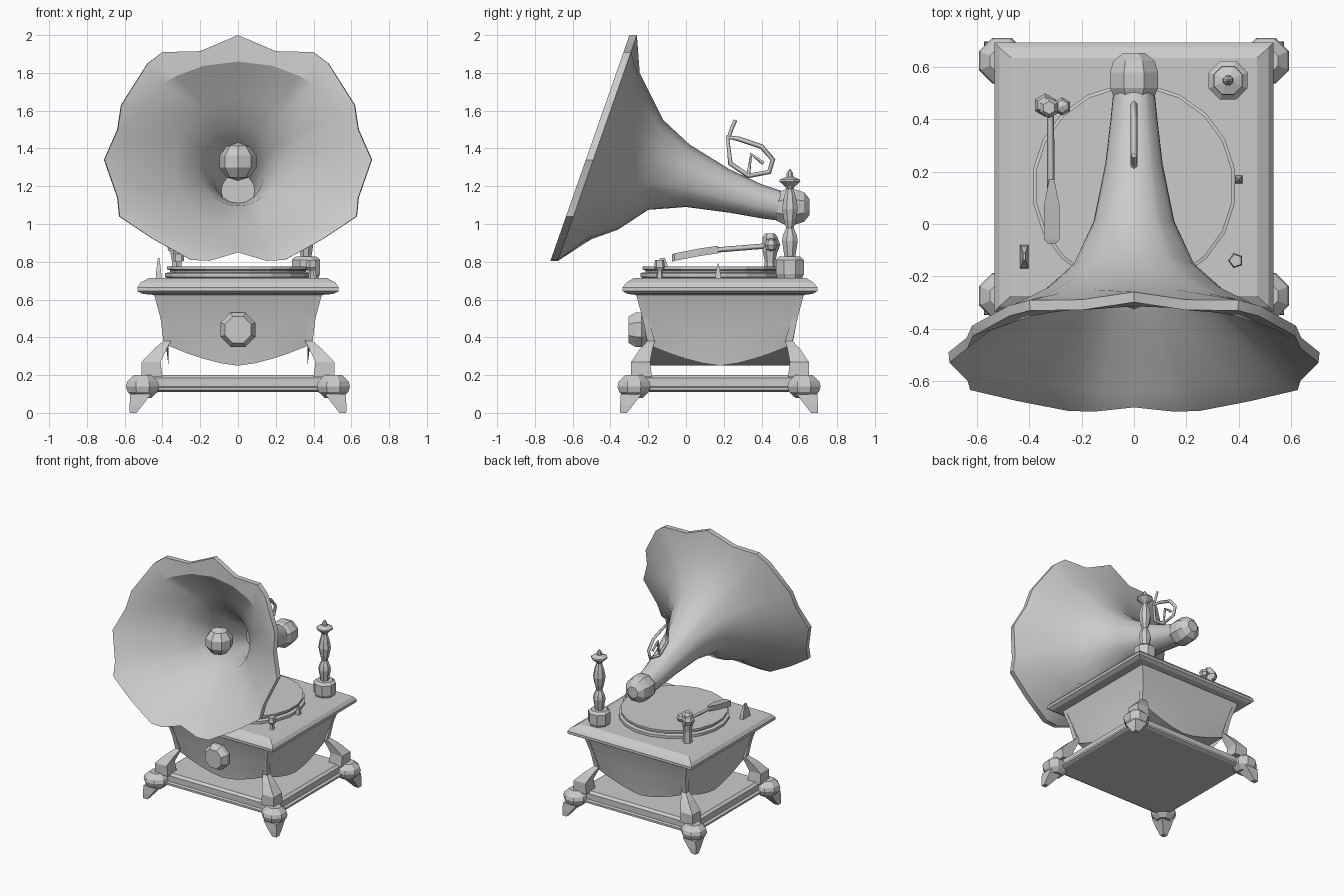
import bpy, bmesh, math
from mathutils import Vector

if "Cube" in bpy.data.objects:
    bpy.data.objects.remove(bpy.data.objects["Cube"])

grey = bpy.data.materials.new("plain grey")
grey.use_nodes = True
GREY = (0.6, 0.6, 0.6, 1)
grey.diffuse_color = GREY
grey.node_tree.nodes["Principled BSDF"].inputs["Base Color"].default_value = GREY
CY = 0.18  # centre of the cabinet in y


def finish(name, bm, smooth=None):
    bmesh.ops.recalc_face_normals(bm, faces=bm.faces)
    mesh = bpy.data.meshes.new(name)
    bm.to_mesh(mesh)
    bm.free()
    mesh.materials.append(grey)
    ob = bpy.data.objects.new(name, mesh)
    bpy.context.collection.objects.link(ob)
    if smooth:
        bpy.ops.object.select_all(action='DESELECT')
        ob.select_set(True)
        bpy.context.view_layer.objects.active = ob
        bpy.ops.object.shade_smooth_by_angle(angle=math.radians(smooth))
    return ob


def loft(name, rings, smooth=None, caps=True):
    bm = bmesh.new()
    loops = [[bm.verts.new(p) for p in ring] for ring in rings]
    n = len(loops[0])
    for a, b in zip(loops, loops[1:]):
        for i in range(n):
            j = (i + 1) % n
            bm.faces.new((a[i], a[j], b[j], b[i]))
    if caps:
        for ring in (loops[0], loops[-1]):
            centre = bm.verts.new(sum((v.co for v in ring), Vector()) / n)
            for i in range(n):
                bm.faces.new((ring[i], ring[(i + 1) % n], centre))
    return finish(name, bm, smooth)


def square(half, z, x=0, y=CY, trim=0):
    return [(x + half * a, y + (half - trim) * b, z) for a, b in ((-1, -1), (1, -1), (1, 1), (-1, 1))]


def turned(name, x, y, profile, sides=8):
    turn = 2 * math.pi / sides
    return loft(name, [[(x + r * math.cos((i + .5) * turn), y + r * math.sin((i + .5) * turn), z)
                        for i in range(sides)] for r, z in profile])


def turned_y(name, z, profile, sides=8):
    turn = 2 * math.pi / sides
    return loft(name, [[(r * math.cos((i + .5) * turn), y, z + r * math.sin((i + .5) * turn))
                        for i in range(sides)] for r, y in profile])


def ball(name, centre, radius, segments=8, rings=5):
    bm = bmesh.new()
    bmesh.ops.create_uvsphere(bm, u_segments=segments, v_segments=rings, radius=radius)
    bmesh.ops.translate(bm, vec=centre, verts=bm.verts)
    return finish(name, bm)


def rod(name, points, radius, closed=False):
    curve = bpy.data.curves.new(name, 'CURVE')
    curve.dimensions = '3D'
    curve.bevel_depth = radius
    curve.bevel_resolution = 0
    curve.use_fill_caps = True
    spline = curve.splines.new('POLY')
    spline.points.add(len(points) - 1)
    for p, co in zip(spline.points, points):
        p.co = (*co, 1)
    spline.use_cyclic_u = closed
    curve.materials.append(grey)
    ob = bpy.data.objects.new(name, curve)
    bpy.context.collection.objects.link(ob)
    return ob


# Base plate with stepped edge, a little shallower than wide
TRIM = .05
loft("base_plate", [square(h, z, trim=TRIM) for h, z in
                    ((.49, .11), (.51, .12), (.51, .135), (.49, .14), (.49, .185), (.47, .2))])

# Corner balls, claw feet and leg brackets
for sx in (-1, 1):
    for sy in (-1, 1):
        side = ("left" if sx > 0 else "right") + ("_front" if sy < 0 else "_back")
        turned(side + "_corner_ball", sx * .505, CY - .005 + sy * .45,
               [(.05, .08), (.085, .11), (.095, .14), (.088, .165), (.05, .2)])
        loft(side + "_foot", [square(h, z, sx * d, CY - .005 + sy * (d - TRIM)) for h, d, z in
                              ((.018, .555, 0), (.034, .54, .04), (.055, .515, .1))])
        loft(side + "_leg", [square(h, z, sx * d, CY + sy * (d - t)) for h, d, z, t in
                             ((.055, .455, .19, .04), (.05, .46, .27, .04), (.033, .41, .34, .02),
                              (.02, .375, .38, .01), (.015, .395, .5, 0), (.015, .43, .63, 0))])


# Flared cabinet body with a curved apron on each side
def panel_ring(half, z, drop=0):
    steps = 8
    ring = []
    for dx, dy in ((1, 0), (0, 1), (-1, 0), (0, -1)):
        for i in range(steps):
            t = 2 * i / steps - 1
            low = z - drop * (1 - abs(t) ** 1.5)
            ring.append((half * (dx * t + dy), CY + half * (dy * t - dx), low))
    return ring


apron = panel_ring(.368, .355, .105)
loft("cabinet_body", [panel_ring(.45, .64), panel_ring(.425, .57), panel_ring(.4, .47, .02),
                      panel_ring(.378, .39, .06), apron], smooth=30, caps=False)

# Cabinet underside, running from the front apron to the back one
front_edge = apron[:9]
loft("cabinet_underside", [front_edge, [(x, 2 * CY - y, z) for x, y, z in front_edge]], caps=False)

# Lid
loft("lid", [square(h, z, trim=t) for h, z, t in
             ((.45, .625, 0), (.505, .63, .015), (.533, .645, .018), (.533, .665, .018),
              (.515, .69, .02), (.47, .715, .015))])

# Front knob
turned_y("front_knob", .44, ((.06, -.2), (.1, -.235), (.1, -.265), (.075, -.305)))

# Turntable
turned("turntable", 0, .145, [(.37, .71), (.392, .72), (.392, .74), (.365, .745),
                              (.365, .755), (.38, .76), (.38, .775), (.36, .775)], 20)

# Turned post
turned("post_base", .36, .55, [(.07, .71), (.08, .735), (.08, .81), (.06, .828)])
turned("post", .36, .55, [(.03, .82), (.045, .91), (.04, .94), (.022, .98), (.034, 1.02),
                          (.045, 1.08), (.035, 1.14), (.02, 1.185), (.03, 1.2), (.06, 1.225),
                          (.058, 1.235), (.02, 1.25), (.018, 1.27), (.003, 1.29)])

# Horn: rings follow the angles of the scalloped rim
half_rim = [(0, 2), (.2, 1.915), (.4, 1.91), (.48, 1.85), (.62, 1.63), (.64, 1.5), (.71, 1.34),
            (.64, 1.14), (.63, 1.04), (.45, .92), (.25, .81), (.15, .805), (0, .85)]
rim = half_rim + [(-x, z) for x, z in half_rim[-2:0:-1]]
angles = [math.atan2(x / .69, (z - 1.38) / .58) for x, z in rim]


def horn_ring(top, bottom, width, wall=0):
    top, bottom = Vector((0, *top)), Vector((0, *bottom))
    mid, up = (top + bottom) / 2, (top - bottom) / 2
    up *= 1 - wall / up.length
    return [mid + up * math.cos(a) + Vector(((width - wall) * math.sin(a), 0, 0)) for a in angles]


sections = [((.55, 1.16), (.55, 1.01), .075), ((.4, 1.21), (.4, 1.03), .09),
            ((.23, 1.29), (.23, 1.06), .11), ((.02, 1.42), (0, 1.09), .155),
            ((-.12, 1.55), (-.2, 1.075), .235), ((-.19, 1.69), (-.36, .97), .355),
            ((-.245, 1.8), (-.5, .92), .53)]
outer = [horn_ring(*s) for s in sections]
rim_back = [(x, -.26 - .35 * (2 - z), z) for x, z in rim]
rim_front = [(x * .995, -.31 - .35 * (1.97 - z), z) for x, z in rim]
mouth = horn_ring((-.315, 1.86), (-.64, .87), .61)
inner = [horn_ring(*s, wall=.022) for s in sections[5:1:-1]]
loft("horn", outer + [rim_back, rim_front, mouth] + inner, smooth=30)
ball("horn_centre_ball", (0, -.23, 1.33), .102)

# Horn elbow
turned_y("horn_elbow", 1.09, ((.08, .48), (.1, .52), (.1, .58), (.085, .625), (.045, .655)))

# Curled ornament above the horn
rod("ornament_loop", [(0, y, z) for y, z in ((.22, 1.46), (.235, 1.32), (.33, 1.255), (.44, 1.275),
                                             (.46, 1.34), (.4, 1.41), (.28, 1.45))], .013, True)
rod("ornament_tip", [(0, .225, 1.45), (0, .24, 1.5), (0, .262, 1.55)], .01)
rod("ornament_curl", [(0, .33, 1.26), (0, .345, 1.37), (0, .41, 1.32)], .01)

# Tone arm: stem, two joints, rod and flat head
turned("tone_arm_stem", -.325, .445, [(.035, .71), (.028, .8), (.04, .86), (.04, .93), (.025, .95)], 6)
ball("tone_arm_joint", (-.34, .455, .89), .045, segments=6, rings=4)
ball("tone_arm_weight", (-.275, .45, .89), .035, segments=6, rings=4)
rod("tone_arm_rod", [(-.32, .44, .885), (-.318, .13, .86)], .014)
loft("tone_arm_head", [[(-.315 + sx * w, y, z + sz * .02) for sx, sz in ((-1, -1), (1, -1), (1, 1), (-1, 1))]
                       for w, y, z in ((.01, .17, .865), (.03, .07, .85), (.03, -.06, .825), (.015, -.075, .82))])

# Small fittings on the deck
loft("right_catch", [[(-.42 + a * w, -.125 + b * d, z) for a, b in ((-1, -1), (1, -1), (1, 1), (-1, 1))]
                     for w, d, z in ((.016, .045, .71), (.013, .04, .75), (.004, .012, .82))])
turned("left_catch", .39, -.14, [(.018, .71), (.015, .75), (.03, .77), (.025, .81)], 5)
turned("brake_pin", .4, .17, [(.022, .71), (.015, .75), (.003, .79)], 4)
